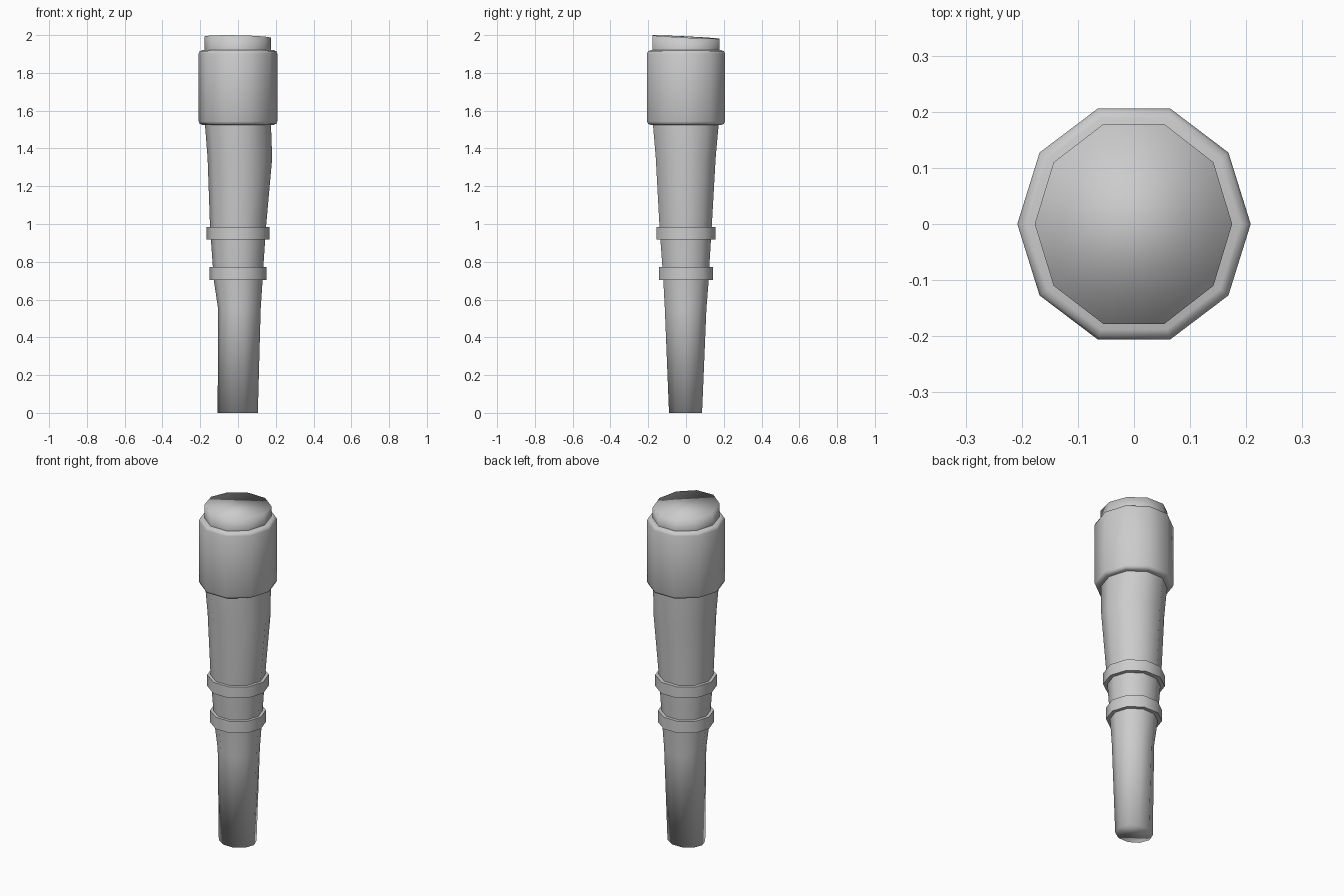
import bpy, bmesh, math

if "Cube" in bpy.data.objects:
    bpy.data.objects.remove(bpy.data.objects["Cube"])

SIDES = 10


def section(left, right, front, back, z):
    """Ten-sided section given by its extents; z may be a function of x, y."""
    pts = []
    for i in range(SIDES):
        a = 2 * math.pi * i / SIDES
        c, s = math.cos(a), math.sin(a) / math.sin(math.radians(72))
        x = c * (right if c > 0 else left)
        y = s * (back if s > 0 else front)
        pts.append((x, y, z(x, y) if callable(z) else z))
    return pts


def loft(name, sections, angle):
    bm = bmesh.new()
    rings = [[bm.verts.new(p) for p in sec] for sec in sections]
    for lo, hi in zip(rings, rings[1:]):
        for i in range(SIDES):
            j = (i + 1) % SIDES
            bm.faces.new((lo[i], lo[j], hi[j], hi[i]))
    bm.faces.new(rings[0][::-1])
    bm.faces.new(rings[-1])
    mesh = bpy.data.meshes.new(name)
    bm.to_mesh(mesh)
    bm.free()
    ob = bpy.data.objects.new(name, mesh)
    bpy.context.collection.objects.link(ob)
    bpy.ops.object.select_all(action='DESELECT')
    ob.select_set(True)
    bpy.context.view_layer.objects.active = ob
    bpy.ops.object.shade_smooth_by_angle(angle=math.radians(angle))
    return ob


def band(name, rx, ry, z0, z1, b=0.0, angle=40):
    """Solid ring round the shaft, with an optional rounded rim."""
    profile = [(0, z0), (0, z1)]
    if b:
        profile = [(b, z0), (b * 0.3, z0 + b * 0.3), (0, z0 + b),
                   (0, z1 - b), (b * 0.3, z1 - b * 0.3), (b, z1)]
    return loft(name, [section(rx - d, rx - d, ry - d, ry - d, z)
                       for d, z in profile], angle)


# Irregular hand-carved shaft with a slanted, softly shaded top
shaft = [
    (0.108, 0.105, 0.090, 0.085, 0.0),
    (0.105, 0.120, 0.112, 0.108, 0.55),
    (0.128, 0.130, 0.120, 0.120, 0.70),
    (0.135, 0.136, 0.127, 0.125, 0.80),
    (0.148, 0.148, 0.140, 0.136, 0.98),
    (0.161, 0.181, 0.160, 0.157, 1.35),
    (0.176, 0.174, 0.176, 0.174, 1.54),
    (0.177, 0.175, 0.178, 0.178, 1.92),
    (0.177, 0.175, 0.178, 0.178, lambda x, y: 1.99 - 0.05 * y - 0.02 * x),
]
loft("shaft", [section(*s) for s in shaft], 180)

# Two narrow binding bands
band("lower_band", 0.151, 0.142, 0.703, 0.773)
band("upper_band", 0.166, 0.157, 0.918, 0.985)

# Wide collar with rounded rims
band("collar", 0.208, 0.206, 1.525, 1.92, 0.018, 60)
